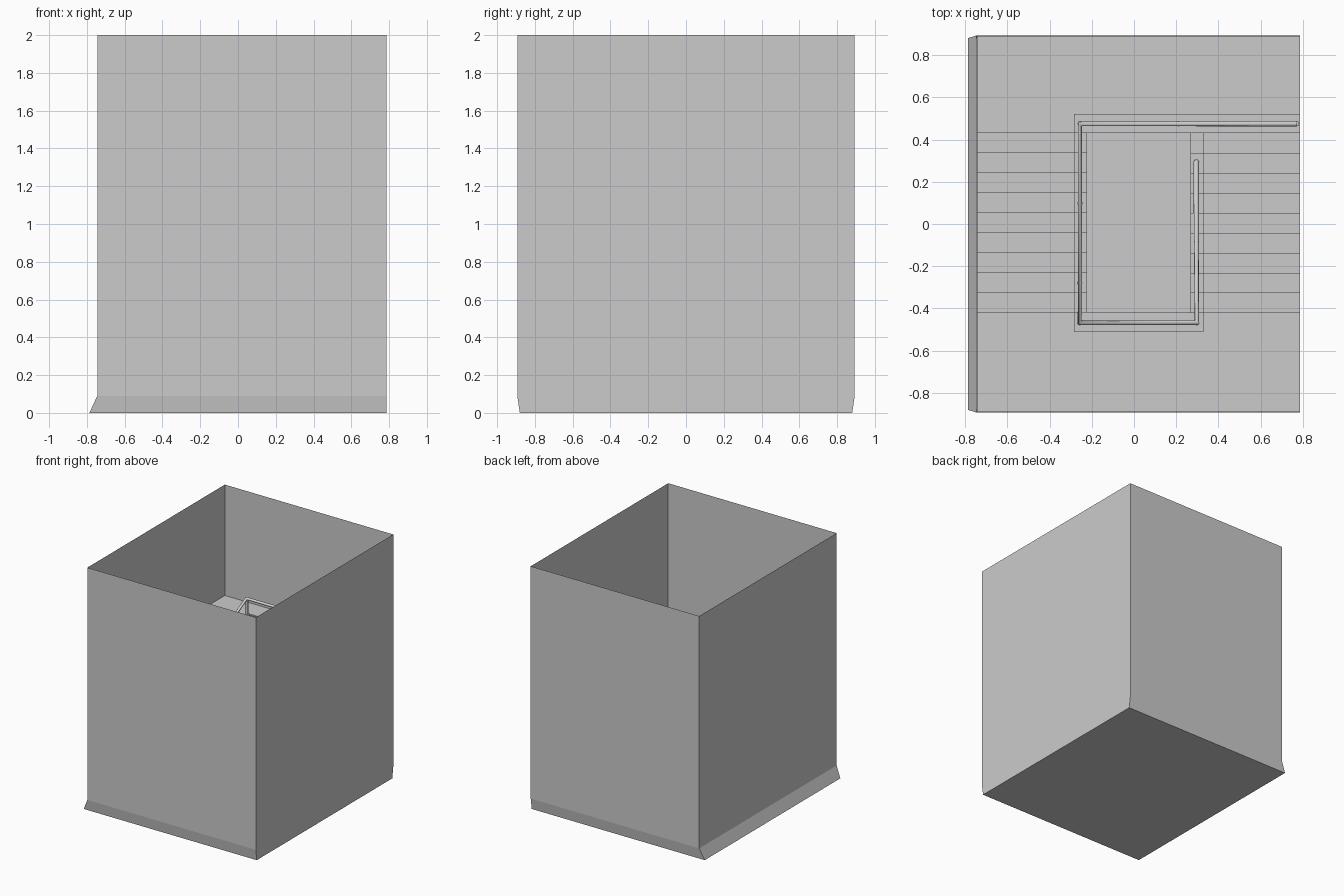
import bpy, bmesh
from mathutils import Vector

if "Cube" in bpy.data.objects:
    bpy.data.objects.remove(bpy.data.objects["Cube"])

X0, X1, Y = -0.745, 0.787, 0.893      # inner faces of the shaft
WX0, WX1 = -0.222, 0.268              # open well between flights
YF, YB = -0.42, 0.43                  # flight ends
Z0, ZM, ZT = 0.09, 0.59, 1.09         # ground, half landing, upper landing
STEPS, RISE = 9, 0.05
RUN = (YB - YF) / STEPS
E = 0.002


def finish(bm, name):
    bmesh.ops.recalc_face_normals(bm, faces=bm.faces)
    me = bpy.data.meshes.new(name)
    bm.to_mesh(me)
    bm.free()
    ob = bpy.data.objects.new(name, me)
    bpy.context.collection.objects.link(ob)
    return ob


def box(name, x0, x1, y0, y1, z0, z1):
    bm = bmesh.new()
    bmesh.ops.create_cube(bm, size=1)
    for v in bm.verts:
        v.co = (x0 + (v.co.x + .5) * (x1 - x0), y0 + (v.co.y + .5) * (y1 - y0),
                z0 + (v.co.z + .5) * (z1 - z0))
    return finish(bm, name)


def extrude_x(name, pts, x0, x1):
    bm = bmesh.new()
    f = bm.faces.new([bm.verts.new((x0, y, z)) for y, z in pts])
    g = bmesh.ops.extrude_face_region(bm, geom=[f])["geom"]
    bmesh.ops.translate(bm, vec=(x1 - x0, 0, 0),
                        verts=[v for v in g if isinstance(v, bmesh.types.BMVert)])
    # keep the start cap so the solid is closed
    if not f.is_valid:
        bm.faces.new([v for v in bm.verts if abs(v.co.x - x0) < 1e-6])
    return finish(bm, name)


def flight(name, x0, x1, y, d, z, lift=0):
    """Stepped top with a sloping underside."""
    pts = []
    for i in range(STEPS):
        zz = z + i * RISE + lift
        pts += [(y + d * i * RUN, zz), (y + d * i * RUN, zz + RISE)]
    top = z + STEPS * RISE
    end = y + d * STEPS * RUN
    pts += [(end, top + lift), (end, top - 0.06), (y, z - 0.06)]
    return extrude_x(name, pts, x0, x1)


def tube(name, pts, r):
    cu = bpy.data.curves.new(name, 'CURVE')
    cu.dimensions = '3D'
    cu.bevel_depth = r
    cu.bevel_resolution = 2
    cu.use_fill_caps = True
    sp = cu.splines.new('POLY')
    sp.points.add(len(pts) - 1)
    for p, q in zip(sp.points, pts):
        p.co = (*q, 1)
    ob = bpy.data.objects.new(name, cu)
    bpy.context.collection.objects.link(ob)


# Open-topped shaft with a flared foot and closed underside
bm = bmesh.new()
rings = []
for x0, x1, y, z in ((-0.787, X1, 0.88, 0), (X0, X1, Y, Z0), (X0, X1, Y, 2)):
    rings.append([bm.verts.new(c) for c in ((x0, -y, z), (x1, -y, z), (x1, y, z), (x0, y, z))])
for a, b in zip(rings, rings[1:]):
    for i in range(4):
        j = (i + 1) % 4
        bm.faces.new((a[i], a[j], b[j], b[i]))
bm.faces.new(rings[0][::-1])
finish(bm, "shaft_walls")

# Floor and landings
box("ground_floor", X0 + E, X1 - E, -Y + .015, Y - .015, E, Z0)
box("half_landing", X0 + E, X1 - E, -Y + E, YF, ZM - .08, ZM)
box("upper_landing", X0 + E, X1 - E, YB, Y - E, ZT - .08, ZT)

# Stair flights and their raised edge strips
C = 0.008
flight("lower_flight", WX1, X1 - E, YB, -1, Z0)
flight("upper_flight", X0 + E, WX0, YF, 1, ZM)
flight("lower_edge_strip", WX1, 0.33, YB, -1, Z0, C)
flight("upper_edge_strip", -0.285, WX0, YF, 1, ZM, C)
box("half_landing_edge", -0.285, 0.33, -0.512, YF, ZM, ZM + C)
box("upper_landing_edge", -0.285, X1 - E, YB, 0.522, ZT, ZT + C)

# Railing: base path along the well, lifted for each bar
base = [Vector(p) for p in ((0.295, 0.295, 0.19), (0.297, -0.468, ZM), (-0.257, -0.468, ZM),
                            (-0.255, 0.475, ZT), (0.77, 0.475, ZT))]
for n, (h, r) in {"handrail": (0.265, 0.014), "middle_rail": (0.14, 0.008)}.items():
    tube(n, [p + Vector((0, 0, h)) for p in base], r)
posts = base + [base[0].lerp(base[1], .5), base[2].lerp(base[3], .2),
                base[2].lerp(base[3], .6), Vector((0.21, 0.475, ZT))]
for i, p in enumerate(posts):
    tube(f"rail_post_{i}", [p - Vector((0, 0, .03)), p + Vector((0, 0, 0.27))], 0.013)
